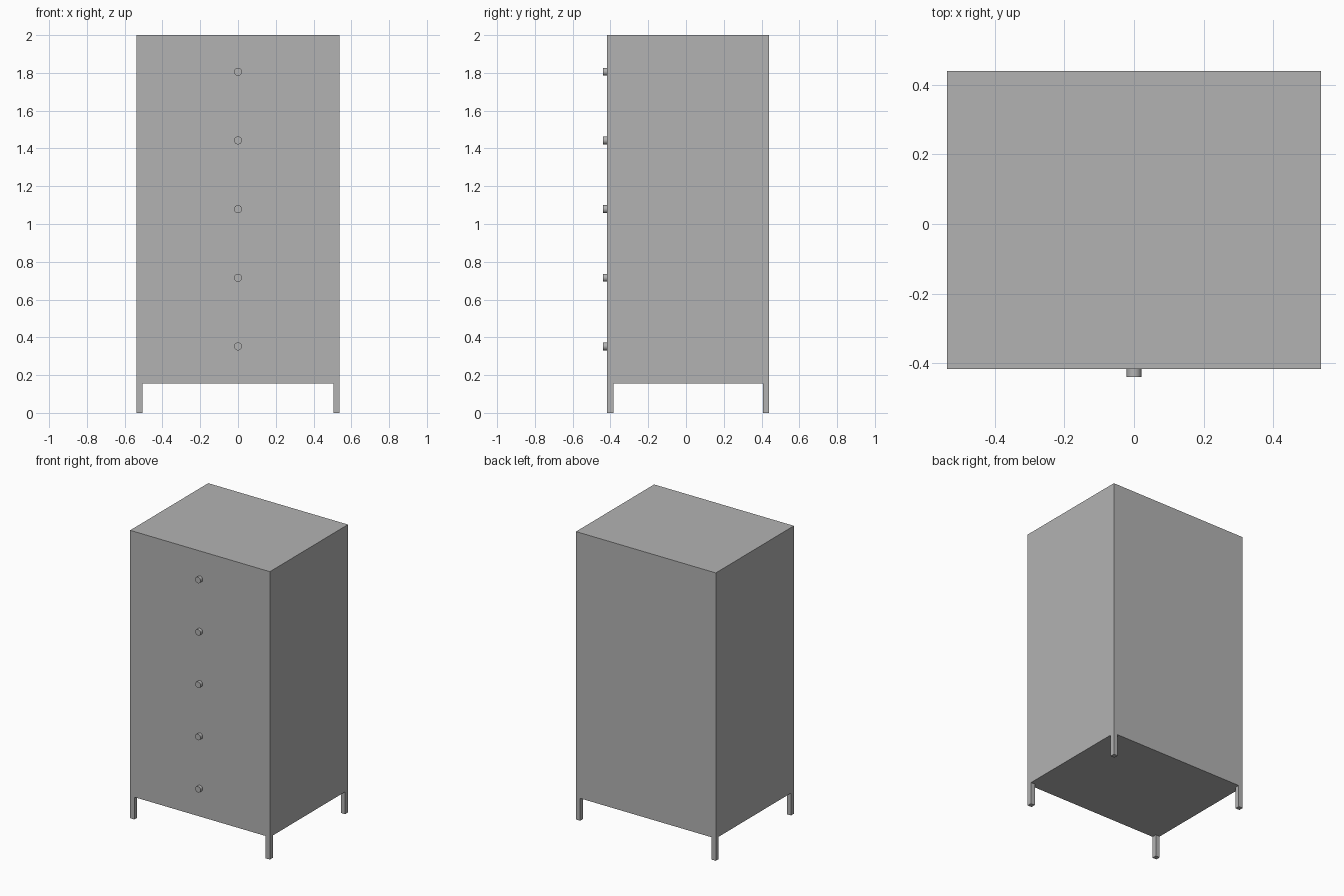
import bpy
import math

old = bpy.data.objects.get("Cube")
if old:
    bpy.data.objects.remove(old, do_unlink=True)

# One plain grey finish
grey = bpy.data.materials.new("plain_grey")
grey.use_nodes = True
colour = (0.45, 0.45, 0.45, 1)
grey.diffuse_color = colour
grey.node_tree.nodes["Principled BSDF"].inputs["Base Color"].default_value = colour

HALF_W, FRONT, BACK = 0.537, -0.417, 0.44
BASE, TOP = 0.155, 2.0
LEG = 0.032
KNOB_R = 0.021


def box(name, low, high):
    centre = [(a + b) / 2 for a, b in zip(low, high)]
    bpy.ops.mesh.primitive_cube_add(size=1, location=centre)
    ob = bpy.context.object
    ob.name = name
    ob.scale = [b - a for a, b in zip(low, high)]
    bpy.ops.object.transform_apply(location=False, rotation=False, scale=True)
    ob.data.materials.append(grey)
    return ob


# Cabinet
box("cabinet_body", (-HALF_W, FRONT, BASE), (HALF_W, BACK, TOP))

# Legs flush with the four corners
for side, x in (("right", -HALF_W), ("left", HALF_W - LEG)):
    for end, y in (("front", FRONT), ("back", BACK - LEG)):
        box(f"{end}_{side}_leg", (x, y, 0), (x + LEG, y + LEG, BASE))

# Column of drawer knobs
for i in range(5):
    depth = FRONT + 0.44
    bpy.ops.mesh.primitive_cylinder_add(
        vertices=32, radius=KNOB_R, depth=depth,
        location=(0, FRONT - depth / 2, 0.352 + i * 0.3635),
        rotation=(math.pi / 2, 0, 0))
    knob = bpy.context.object
    knob.name = f"drawer_knob_{i + 1}"
    knob.data.materials.append(grey)
    bpy.ops.object.shade_smooth_by_angle(angle=math.radians(40))
